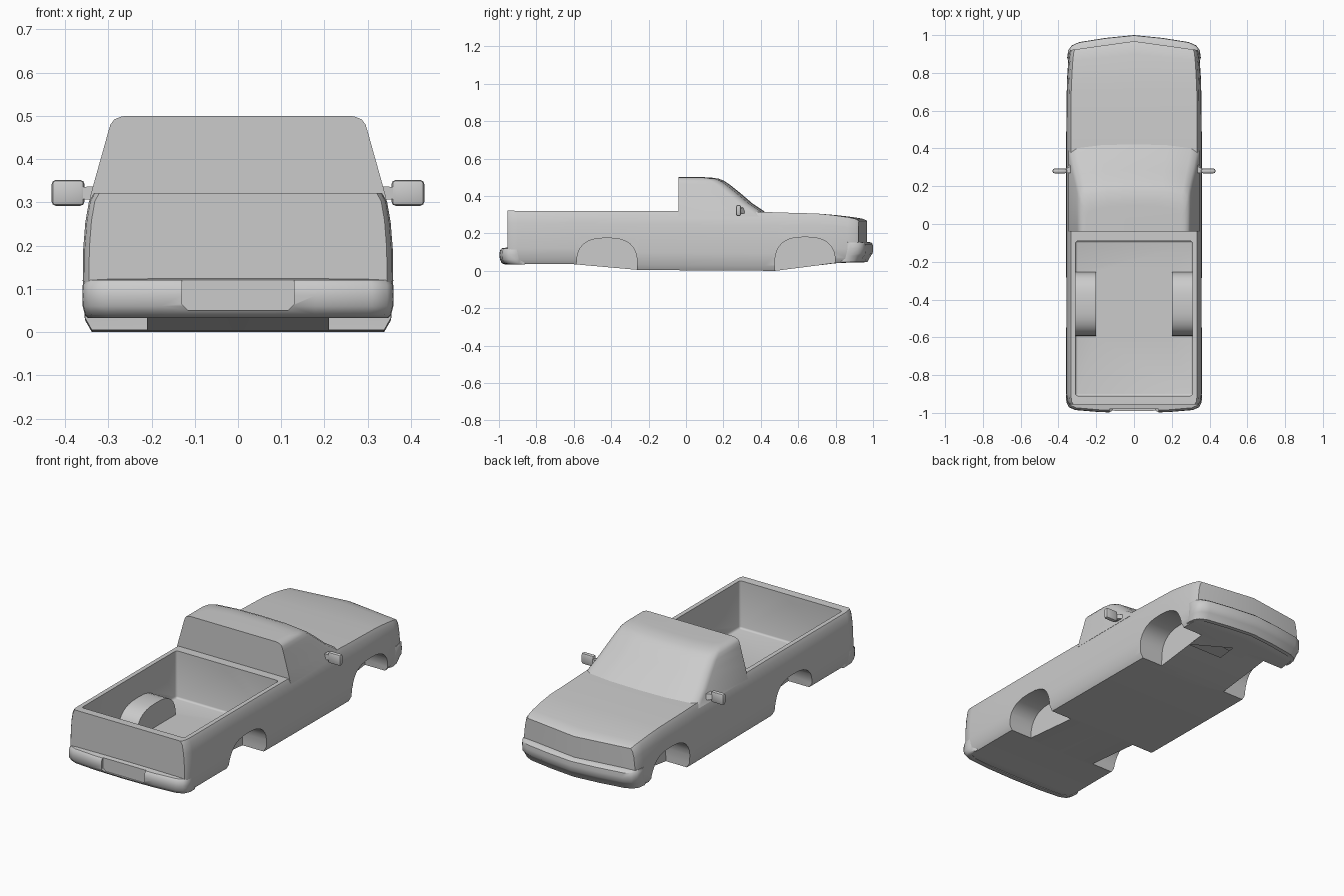
import bpy, bmesh, math

if "Cube" in bpy.data.objects:
    bpy.data.objects.remove(bpy.data.objects["Cube"], do_unlink=True)

paint = bpy.data.materials.new("grey paint")
paint.use_nodes = True
GREY = (0.6, 0.6, 0.6, 1)
paint.diffuse_color = GREY
paint.node_tree.nodes["Principled BSDF"].inputs["Base Color"].default_value = GREY


def loft(name, rings):
    """Skin closed rings of points and fan-fill both ends."""
    bm = bmesh.new()
    rows = [[bm.verts.new(p) for p in ring] for ring in rings]
    n = len(rows[0])
    for a, b in zip(rows, rows[1:]):
        for i in range(n):
            j = (i + 1) % n
            bm.faces.new((a[i], a[j], b[j], b[i]))
    for row in (rows[0], rows[-1]):
        mid = [(min(v.co[k] for v in row) + max(v.co[k] for v in row)) / 2 for k in range(3)]
        # a bowed end keeps its ridge on the centre line
        ridge = [v.co.y for v in row if abs(v.co.x) < 1e-6]
        if ridge and name == "body":
            mid[1] = ridge[0]
        hub = bm.verts.new(mid)
        for i in range(n):
            bm.faces.new((row[i], row[(i + 1) % n], hub))
    bmesh.ops.recalc_face_normals(bm, faces=bm.faces)
    mesh = bpy.data.meshes.new(name)
    bm.to_mesh(mesh)
    bm.free()
    mesh.materials.append(paint)
    ob = bpy.data.objects.new(name, mesh)
    bpy.context.collection.objects.link(ob)
    return ob


def box(name, x0, x1, y0, y1, z0, z1):
    return loft(name, [[(x0, y, z), (x1, y, z), (x1, y, w), (x0, y, w)]
                       for y, z, w in ((y0, z0, z1), (y1, z0, z1))])


def activate(ob):
    bpy.ops.object.select_all(action="DESELECT")
    ob.select_set(True)
    bpy.context.view_layer.objects.active = ob


def bevel(ob, width, segments=3):
    activate(ob)
    mod = ob.modifiers.new("bevel", "BEVEL")
    mod.width, mod.segments = width, segments
    bpy.ops.object.modifier_apply(modifier=mod.name)


def combine(ob, other, operation):
    activate(ob)
    mod = ob.modifiers.new("boolean", "BOOLEAN")
    mod.operation, mod.solver, mod.object = operation, "EXACT", other
    bpy.ops.object.modifier_apply(modifier=mod.name)
    bpy.data.objects.remove(other, do_unlink=True)


def smooth(ob, angle=35):
    activate(ob)
    bpy.ops.object.shade_smooth_by_angle(angle=math.radians(angle))


def arch(name, side, x0, x1, centre, half, base, top):
    """Squared-off half round prism running across the vehicle."""
    outline = [(centre + half, -0.05 if name == "arch_cutter" else 0.04)]
    for i in range(17):
        a = math.pi * i / 16
        c, s = math.cos(a), math.sin(a)
        outline.append((centre + half * math.copysign(abs(c) ** 0.75, c),
                        base + (top - base) * max(s, 0) ** 0.75))
    outline.append((centre - half, outline[0][1]))
    return loft(name, [[(side * x, y, z) for y, z in outline] for x in (x0, x1)])


# Body: one cross-section, scaled along the length
HALF_SECTION = [(0, 0), (0.338, 0), (0.354, 0.09), (0.359, 0.3), (0.358, 0.55),
                (0.353, 0.77), (0.345, 0.93), (0.334, 1.0), (0, 1.0)]
STATIONS = [  # y, width, bottom, top
    (-0.955, 0.96, 0.04, 0.322), (-0.94, 0.99, 0.035, 0.322), (-0.9, 1, 0.035, 0.32),
    (-0.6, 1, 0.035, 0.32), (-0.25, 1, 0.004, 0.32), (0.42, 1, 0.0, 0.315),
    (0.48, 1, 0.0, 0.312), (0.7, 0.995, 0.028, 0.306), (0.8, 0.985, 0.04, 0.298),
    (0.9, 0.97, 0.045, 0.286), (0.95, 0.955, 0.05, 0.277), (0.968, 0.935, 0.06, 0.267)]


def body_ring(y, width, low, high):
    bow = max(0, (y - 0.7) / 0.268) * 0.14
    half = [(x * width, y - bow * x * width, low + t * (high - low)) for x, t in HALF_SECTION]
    return half + [(-x, yy, z) for x, yy, z in half[-2:0:-1]]


body = loft("body", [body_ring(*s) for s in STATIONS])

# Cargo bed with wheel housings, then open wheel arches
bed = box("bed_cutter", -0.31, 0.31, -0.91, -0.09, 0.06, 0.5)
bevel(bed, 0.012)
combine(body, bed, "DIFFERENCE")
for side in (1, -1):
    combine(body, arch("housing", side, 0.2, 0.33, -0.423, 0.17, 0.05, 0.19), "UNION")
    combine(body, arch("arch_cutter", side, 0.21, 0.45, -0.423, 0.162, 0.03, 0.175), "DIFFERENCE")
    combine(body, arch("arch_cutter", side, 0.21, 0.45, 0.637, 0.162, 0.03, 0.18), "DIFFERENCE")
smooth(body)

# Cab: plan outlines stacked upward
CAB = [  # z, half width, front y
    (0.29, 0.347, 0.455), (0.32, 0.34, 0.415), (0.36, 0.329, 0.355), (0.42, 0.312, 0.285),
    (0.46, 0.301, 0.235), (0.48, 0.295, 0.205), (0.492, 0.286, 0.175), (0.499, 0.268, 0.13),
    (0.5, 0.25, 0.1)]


def cab_ring(z, w, front):
    half = [(0, front), (w * 0.5, front - 0.004), (w * 0.88, front - 0.02),
            (w * 0.97, front - 0.04), (w, front - 0.07), (w, -0.04)]
    return [(x, y, z) for x, y in half] + [(-x, y, z) for x, y in half[:0:-1]]


smooth(loft("cab", [cab_ring(*c) for c in CAB]), 40)


# Bumpers: a profile swept along a bowed path
def bumper(name, path, profile, facing):
    full = [(-x, y) for x, y in path[:0:-1]] + path
    return loft(name, [[(x * (1 + d), y + facing * d, z) for d, z in profile] for x, y in full])


front = bumper("front_bumper",
               [(0, 1.0), (0.15, 0.985), (0.29, 0.963), (0.33, 0.945), (0.348, 0.92), (0.354, 0.88)],
               [(-0.05, 0.155), (-0.012, 0.152), (-0.002, 0.143), (0, 0.12), (-0.002, 0.092),
                (-0.012, 0.08), (-0.03, 0.047), (-0.05, 0.045)], 1)
smooth(front, 40)

rear = bumper("rear_bumper",
              [(0, -1.0), (0.18, -0.996), (0.31, -0.985), (0.345, -0.97), (0.358, -0.945), (0.36, -0.91)],
              [(-0.05, 0.125), (-0.012, 0.12), (-0.002, 0.108), (0, 0.085), (-0.002, 0.06),
               (-0.016, 0.04), (-0.035, 0.033), (-0.05, 0.033)], -1)
step = loft("step_cutter", [[(-0.13, y, 0.2), (-0.13, y, 0.065), (-0.115, y, 0.05),
                             (0.115, y, 0.05), (0.13, y, 0.065), (0.13, y, 0.2)]
                            for y in (-1.1, -0.98)])
combine(rear, step, "DIFFERENCE")
smooth(rear, 40)

# Door mirrors
for side, label in ((1, "left"), (-1, "right")):
    x = sorted((side * 0.355, side * 0.431))
    shell = box(label + "_mirror", *x, 0.268, 0.294, 0.292, 0.352)
    bevel(shell, 0.01, 2)
    smooth(shell)
    arm = loft(label + "_mirror_arm", [
        [(side * 0.325, 0.268, 0.305), (side * 0.325, 0.33, 0.305),
         (side * 0.325, 0.31, 0.338), (side * 0.325, 0.268, 0.338)],
        [(side * 0.365, 0.272, 0.308), (side * 0.365, 0.29, 0.308),
         (side * 0.365, 0.29, 0.335), (side * 0.365, 0.272, 0.335)]])
    smooth(arm)
